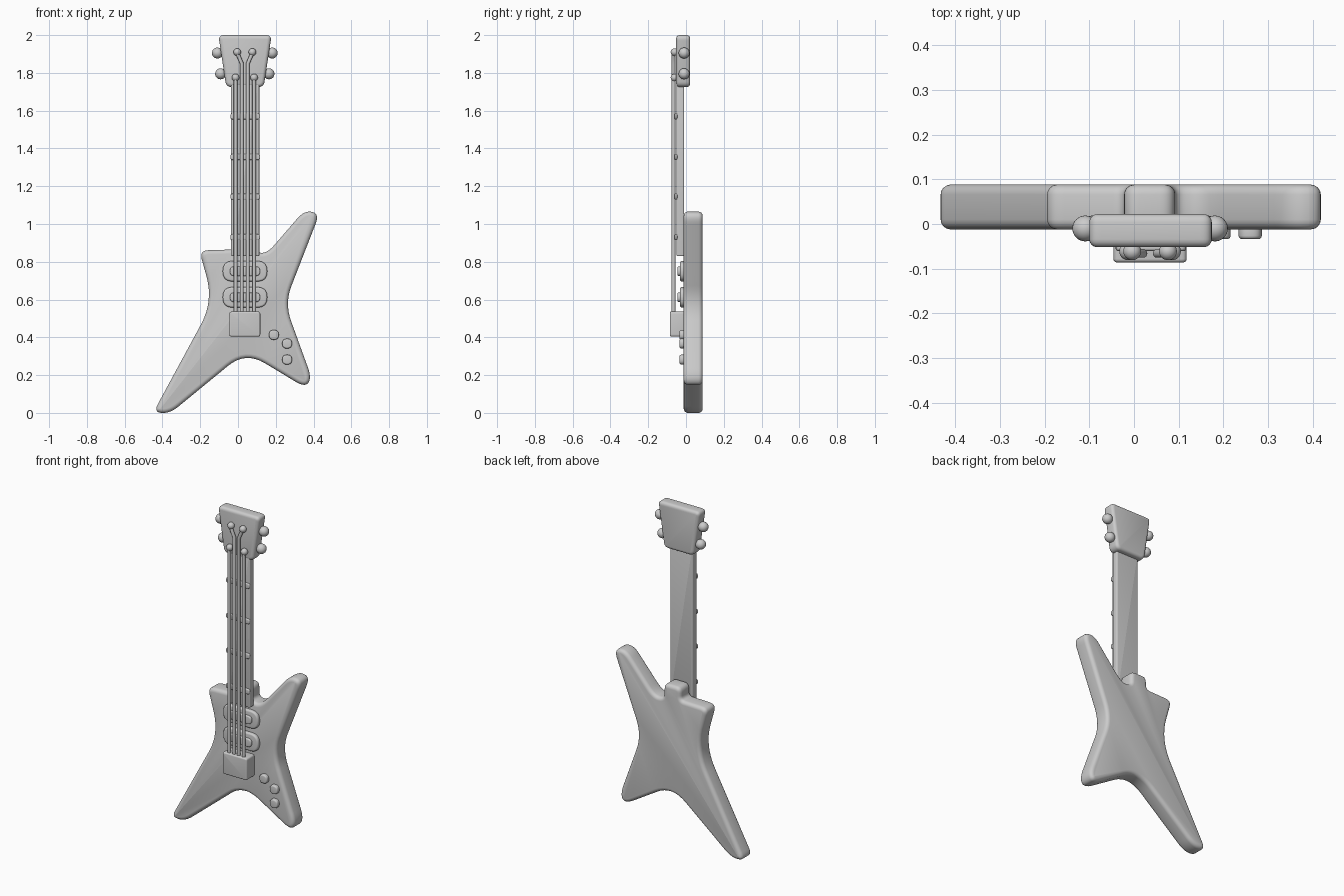
import bpy, bmesh
from mathutils import Vector

if "Cube" in bpy.data.objects:
    bpy.data.objects.remove(bpy.data.objects["Cube"])

CX = 0.036  # centre line of neck and strings


def finish(name, bm):
    bmesh.ops.recalc_face_normals(bm, faces=bm.faces)
    me = bpy.data.meshes.new(name)
    bm.to_mesh(me)
    bm.free()
    ob = bpy.data.objects.new(name, me)
    bpy.context.collection.objects.link(ob)
    bpy.ops.object.select_all(action='DESELECT')
    ob.select_set(True)
    bpy.context.view_layer.objects.active = ob
    bpy.ops.object.shade_smooth_by_angle(angle=0.7)
    return ob


def rounded(corners, n=8):
    """Round each (x, z, tangent length) corner of an outline."""
    pts = []
    for i, (x, z, t) in enumerate(corners):
        p = Vector((x, z))
        a = Vector(corners[i - 1][:2]) - p
        b = Vector(corners[(i + 1) % len(corners)][:2]) - p
        a = p + a.normalized() * min(t, a.length * .49)
        b = p + b.normalized() * min(t, b.length * .49)
        for k in range(n + 1):
            s = k / n
            pts.append(a * (1 - s) ** 2 + p * 2 * s * (1 - s) + b * s * s)
    return pts


def slab(name, corners, y0, y1, bevel, n=8):
    """Rounded outline in xz, extruded from y0 to y1 with soft rims."""
    bm = bmesh.new()
    face = bm.faces.new([bm.verts.new((p.x, y0, p.y)) for p in rounded(corners, n)])
    ext = bmesh.ops.extrude_face_region(bm, geom=[face], use_keep_orig=True)['geom']
    for v in ext:
        if isinstance(v, bmesh.types.BMVert):
            v.co.y = y1
    rims = [e for e in bm.edges if abs(e.verts[0].co.y - e.verts[1].co.y) < 1e-6]
    bmesh.ops.recalc_face_normals(bm, faces=bm.faces)
    bmesh.ops.bevel(bm, geom=rims, offset=bevel, segments=4, profile=.5,
                    affect='EDGES', clamp_overlap=False)
    return finish(name, bm)


def rect(x, z, hw, hh, t):
    return [(x - hw, z - hh, t), (x + hw, z - hh, t), (x + hw, z + hh, t), (x - hw, z + hh, t)]


def ball(name, x, y, z, r):
    bm = bmesh.new()
    bmesh.ops.create_uvsphere(bm, u_segments=24, v_segments=14, radius=r)
    bmesh.ops.translate(bm, verts=bm.verts, vec=(x, y, z))
    return finish(name, bm)


def rod(name, pts, r):
    cu = bpy.data.curves.new(name, 'CURVE')
    cu.dimensions = '3D'
    cu.bevel_depth = r
    cu.bevel_resolution = 3
    cu.use_fill_caps = True
    sp = cu.splines.new('POLY')
    sp.points.add(len(pts) - 1)
    for q, p in zip(sp.points, pts):
        q.co = (*p, 1)
    ob = bpy.data.objects.new(name, cu)
    bpy.context.collection.objects.link(ob)


# Star-shaped body with neck heel
slab("body", [
    (-.205, .86, .05), (-.022, .865, .025), (-.022, .94, .035), (.092, .94, .035),
    (.092, .85, .025), (.155, .845, .06), (.352, 1.073, .06), (.432, 1.055, .06),
    (.247, .58, .1), (.39, .185, .06), (.355, .135, .06), (.04, .325, .12),
    (-.36, -.003, .06), (-.448, .003, .05), (-.13, .59, .14)], -.012, .088, .022)

# Neck and headstock
slab("neck", rect(CX + .002, 1.29, .075, .46, .006), -.05, -.01, .006, 3)
slab("headstock", [(-.062, 1.725, .03), (.136, 1.725, .03), (.178, 2, .03), (-.104, 2, .03)],
     -.052, .022, .018)

# Frets across the neck
for i, z in enumerate((.93, 1.145, 1.355, 1.57)):
    slab(f"fret_{i}", rect(CX + .002, z, .079, .016, .014), -.06, -.046, .005, 4)

# Side tuners
for i, (dx, z) in enumerate(((.145, 1.905), (.128, 1.795))):
    for s in (-1, 1):
        ball(f"tuner_{i}_{s}", CX + s * dx, -.01, z, .029)

# Strings and their posts
for s in (-1, 1):
    ball(f"outer_post_{s}", CX + s * .049, -.061, 1.775, .02)
    ball(f"inner_post_{s}", CX + s * .04, -.061, 1.91, .02)
    rod(f"outer_string_{s}", [(CX + s * .049, -.066, z) for z in (.5, 1.775)], .01)
    rod(f"inner_string_{s}", [(CX + s * .016, -.066, .5), (CX + s * .016, -.066, 1.85),
                              (CX + s * .04, -.066, 1.905)], .01)

# Pickups: oval plate with raised centre
for i, z in enumerate((.75, .612)):
    slab(f"pickup_plate_{i}", rect(CX + .001, z, .118, .054, .054), -.032, 0, .01)
    slab(f"pickup_core_{i}", rect(CX + .001, z, .08, .025, .025), -.045, -.02, .006)

# Bridge block
slab("bridge", rect(CX, .47, .082, .066, .012), -.086, 0, .008, 4)

# Control knobs
for i, (x, z) in enumerate(((.19, .413), (.26, .367), (.26, .282))):
    slab(f"knob_{i}", rect(x, z, .026, .026, .026), -.034, 0, .008)
